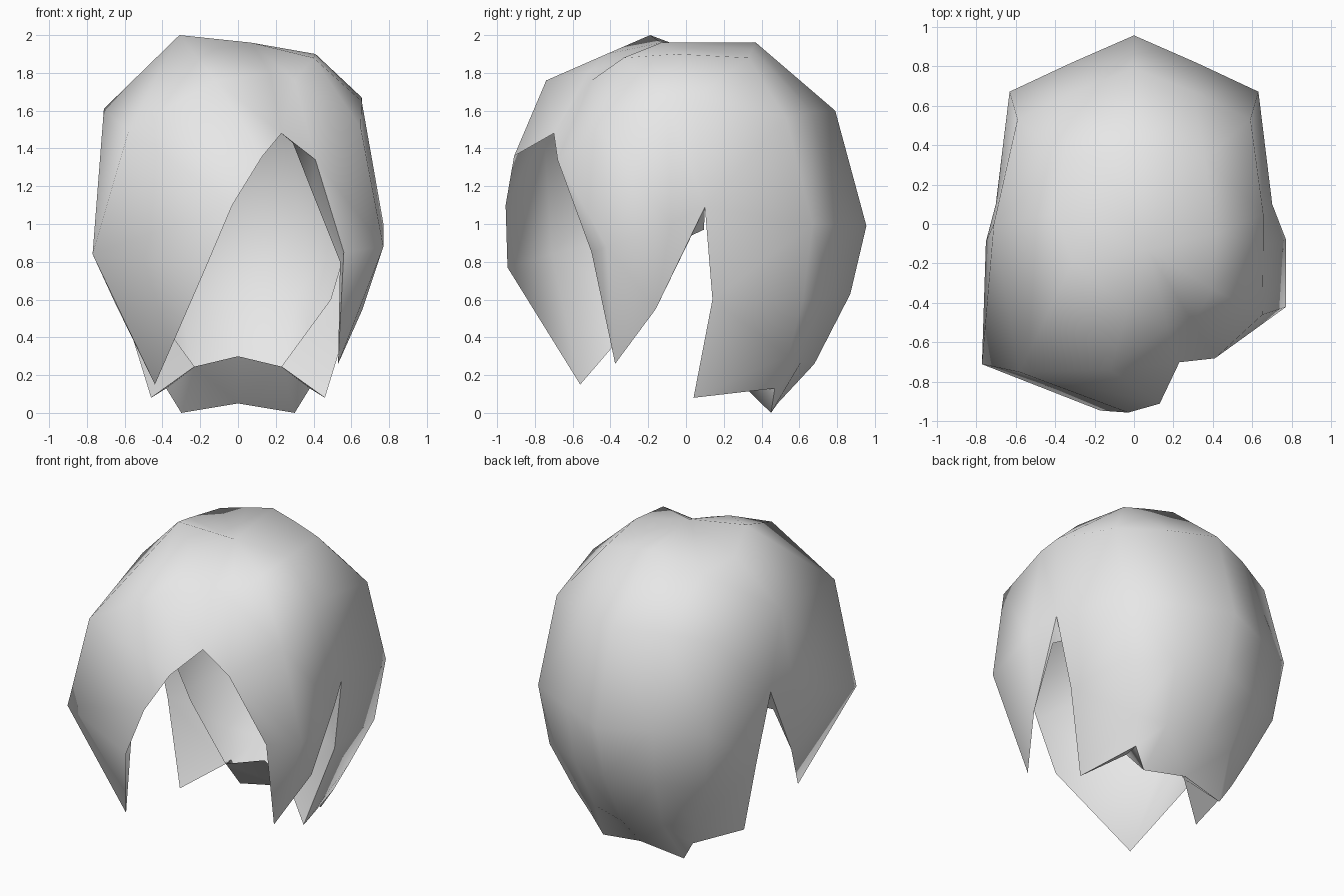
import bpy, bmesh, math
from mathutils import Vector

cube = bpy.data.objects.get("Cube")
if cube:
    bpy.data.objects.remove(cube, do_unlink=True)

mat = bpy.data.materials.new("light_grey")
mat.use_nodes = True
GREY = (0.8, 0.8, 0.8, 1)
mat.diffuse_color = GREY
mat.node_tree.nodes["Principled BSDF"].inputs["Base Color"].default_value = GREY

CENTRE = Vector((0, 0, 1))


def mirror(path):
    return [(-x, y, z) for x, y, z in path]


def bridge(bm, a, b):
    """Loft two open paths with triangles, always taking the shorter diagonal."""
    a, b = [Vector(p) for p in a], [Vector(p) for p in b]
    i = j = 0
    while i < len(a) - 1 or j < len(b) - 1:
        step_a = (a[i + 1] - b[j]).length if i < len(a) - 1 else 1e9
        step_b = (a[i] - b[j + 1]).length if j < len(b) - 1 else 1e9
        if step_a <= step_b:
            tri, i = [a[i], a[i + 1], b[j]], i + 1
        else:
            tri, j = [a[i], b[j + 1], b[j]], j + 1
        n = (tri[1] - tri[0]).cross(tri[2] - tri[0])
        if n.length < 1e-6:
            continue
        if n.dot(sum(tri, Vector()) / 3 - CENTRE) < 0:
            tri.reverse()
        bm.faces.new([bm.verts.new(p) for p in tri])


def make_part(name, pairs, angle):
    bm = bmesh.new()
    for a, b in pairs:
        bridge(bm, a, b)
    bmesh.ops.remove_doubles(bm, verts=bm.verts, dist=0.0005)
    me = bpy.data.meshes.new(name)
    bm.to_mesh(me)
    bm.free()
    me.materials.append(mat)
    ob = bpy.data.objects.new(name, me)
    bpy.context.collection.objects.link(ob)
    bpy.ops.object.select_all(action='DESELECT')
    ob.select_set(True)
    bpy.context.view_layer.objects.active = ob
    bpy.ops.object.shade_smooth_by_angle(angle=math.radians(angle))


# Back locks: each path runs from the crown down to the hem
crown = (.07, -.13, 1.96)
back = [crown, (0, .37, 1.96), (0, .79, 1.6), (0, .955, .99), (0, .87, .63), (0, .68, .26), (0, .485, .05)]
mid = [(.18, .35, 1.925), (.30, .67, 1.59), (.32, .815, .995), (.30, .755, .62), (.25, .61, .27), (.3, .45, 0)]
diag = [(.36, .33, 1.88), (.59, .53, 1.56), (.63, .67, 1.0), (.58, .62, .6), (.45, .54, .3), (.38, .47, .13)]
notch = (.70, .10, 1.09)
side_hem = [notch, (.62, .14, .6), (.46, .04, .08)]
left_side = [crown, (.41, -.05, 1.9), (.655, .05, 1.67), notch]
right_side = [crown, (-.40, .05, 1.91), (-.71, 0, 1.61)] + mirror([notch])

# Left front lock
left_tip = (.53, -.375, .26)
left_1 = [crown, (.41, -.05, 1.9), (.655, -.1, 1.65), (.77, -.08, 1.0), (.66, -.16, .55)]
left_2 = [crown, (.40, -.33, 1.88), (.65, -.46, 1.51), (.77, -.42, .88), left_tip]
left_3 = [crown, (.30, -.5, 1.76), (.41, -.68, 1.34), (.56, -.5, .85), left_tip]

# Parting above the face opening
parting = [crown, (.17, -.52, 1.80), (.23, -.7, 1.48)]

# Right front lock sweeping across the face
right_tip = (-.44, -.56, .15)
right_1 = [crown, (-.03, -.42, 1.9), (-.12, -.74, 1.76), (.13, -.91, 1.36),
           (-.03, -.955, 1.1), (-.17, -.945, .77), right_tip]
right_2 = [crown, (-.31, -.19, 2.0), (-.58, -.75, 1.49), (-.77, -.71, .84), right_tip]
right_ridge = right_2[:2] + [right_side[2]] + right_2[3:]
right_3 = [crown, (-.31, -.19, 2.0), (-.71, 0, 1.61), (-.75, -.09, 1.0), (-.65, -.19, .58)]

mid_l, mid_r = [crown] + mid, [crown] + mirror(mid)
diag_l, diag_r = [crown] + diag, [crown] + mirror(diag)
make_part("hair_shell", [
    (back, mid_l), (mid_l, diag_l), (diag_l, left_side + side_hem[1:]),
    (back, mid_r), (mid_r, diag_r), (diag_r, right_side + mirror(side_hem[1:])),
    (left_side, left_1), (left_1, left_2), (left_2, left_3), (left_3[:3], parting),
    (parting, right_1[:4]), (right_1, right_2), (right_2, right_ridge),
    (right_ridge, right_3), (right_3, right_side),
], 75)

# Turned-in edges around the side notches
inner_edge = [(.60, .12, .97), (.49, .20, .6), (.23, .20, .245)]
make_part("notch_edge_left", [(side_hem, inner_edge)], 40)
make_part("notch_edge_right", [(mirror(side_hem), mirror(inner_edge))], 40)
front_hem = [notch, (.66, -.16, .55)]
front_inner = [(.59, .095, .97), (.67, .03, .94), (.66, -.16, .55)]
make_part("notch_front_edge_left", [(front_hem, front_inner)], 40)
make_part("notch_front_edge_right", [
    ([mirror([notch])[0], right_3[-1]], mirror(front_inner[:2]) + [right_3[-1]])], 40)

# Underside joining the back hem to the inner edge
hem = [side_hem[-1], diag[-1], mid[-1], back[-1]]
nape = [inner_edge[-1], (0, .28, .3)]
make_part("nape_underside", [(hem, nape), (mirror(hem), mirror(nape))], 75)

# Turned-in edge of the left front lock
make_part("front_lock_edge", [(
    [parting[-1]] + left_3[2:],
    [(.29, -.62, 1.43), (.40, -.5, 1.15), (.54, -.42, .8), left_tip])], 40)
